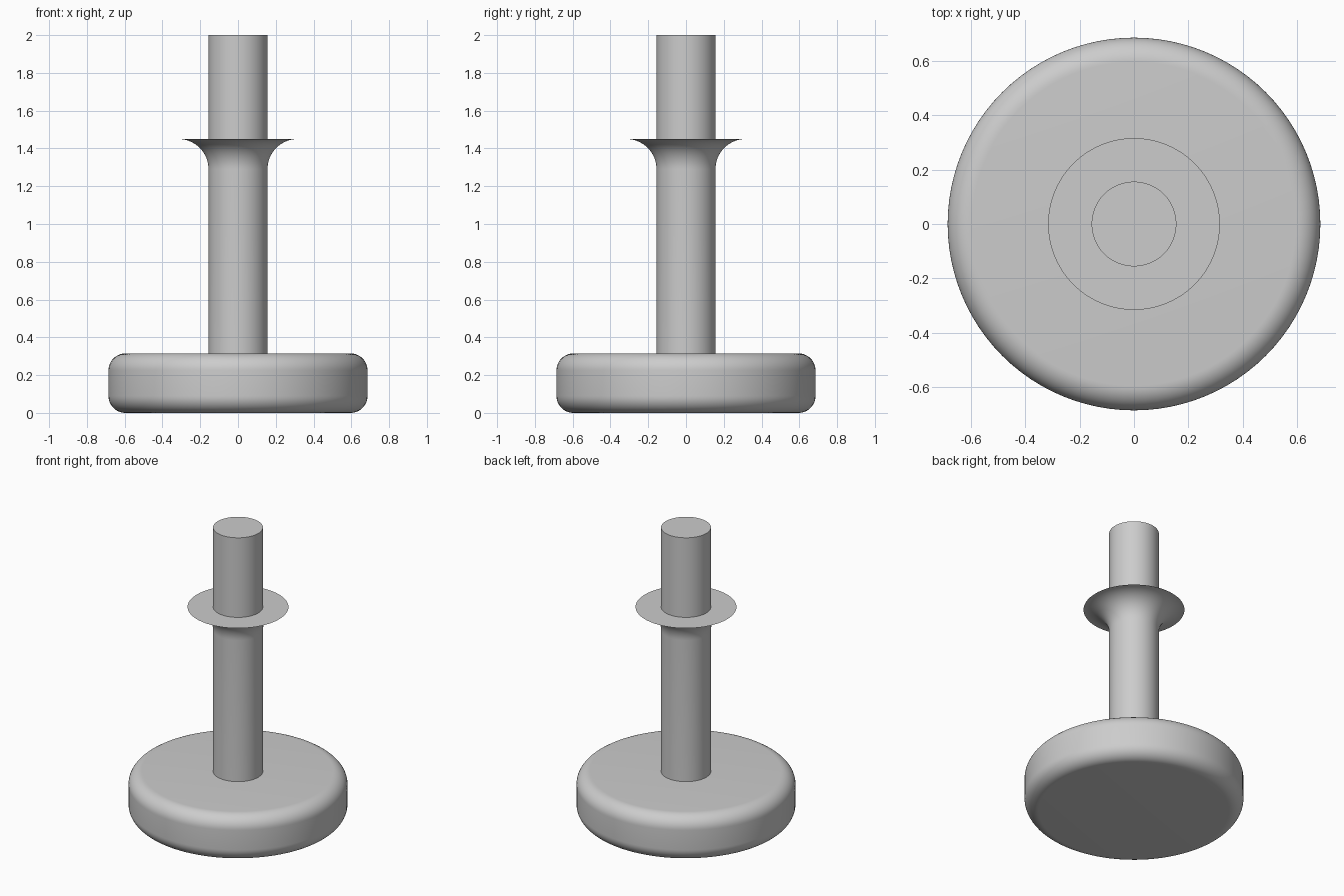
import bpy, bmesh, math

if "Cube" in bpy.data.objects:
    bpy.data.objects.remove(bpy.data.objects["Cube"])

SEGMENTS = 96
FOOT_R, FOOT_H, ROUND = 0.686, 0.315, 0.09
STEM_R, COLLAR_R, COLLAR_Z = 0.156, 0.316, 1.45

grey = bpy.data.materials.new("light grey")
grey.diffuse_color = (0.604, 0.604, 0.604, 1.0)
grey.use_nodes = True
grey.node_tree.nodes["Principled BSDF"].inputs["Base Color"].default_value = grey.diffuse_color


def arc(cx, cz, radius, start, end, steps=12):
    """Points (r, z) along a circular arc, angles in degrees."""
    angles = [math.radians(start + (end - start) * i / steps) for i in range(steps + 1)]
    return [(cx + radius * math.cos(a), cz + radius * math.sin(a)) for a in angles]


def lathe(name, profile):
    """Revolve an (r, z) profile around the z axis."""
    bm = bmesh.new()
    verts = [bm.verts.new((r, 0, z)) for r, z in profile]
    edges = [bm.edges.new(pair) for pair in zip(verts, verts[1:])]
    bmesh.ops.spin(bm, geom=verts + edges, cent=(0, 0, 0), axis=(0, 0, 1),
                   angle=math.tau, steps=SEGMENTS)
    bmesh.ops.remove_doubles(bm, verts=bm.verts, dist=1e-5)
    bmesh.ops.recalc_face_normals(bm, faces=bm.faces)
    mesh = bpy.data.meshes.new(name)
    bm.to_mesh(mesh)
    bm.free()
    mesh.materials.append(grey)
    obj = bpy.data.objects.new(name, mesh)
    bpy.context.collection.objects.link(obj)
    bpy.ops.object.select_all(action='DESELECT')
    obj.select_set(True)
    bpy.context.view_layer.objects.active = obj
    bpy.ops.object.shade_smooth_by_angle(angle=math.radians(30))
    return obj


# Round foot with softened upper and lower rims
rim = FOOT_R - ROUND
lathe("foot", [(0, 0)]
      + arc(rim, ROUND, ROUND, -90, 0)
      + arc(rim, FOOT_H - ROUND, ROUND, 0, 90)
      + [(0, FOOT_H)])

# Stem with a flared, knife-edged collar that is flat on top
flare = COLLAR_R - STEM_R
lathe("stem_with_collar", [(0, FOOT_H), (STEM_R, FOOT_H)]
      + arc(COLLAR_R, COLLAR_Z - flare, flare, 180, 90, 16)
      + [(STEM_R, COLLAR_Z), (STEM_R, 2.0), (0, 2.0)])
